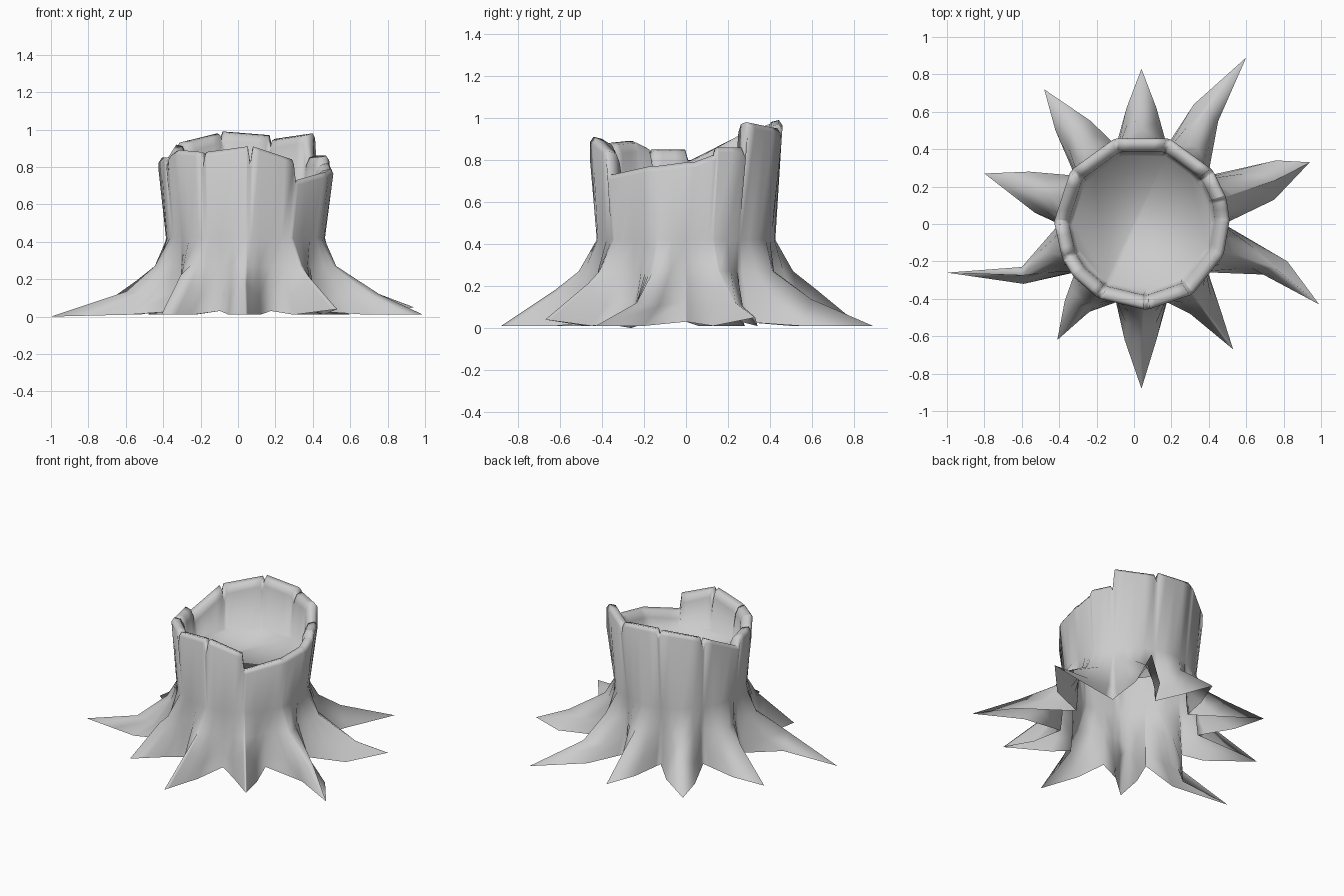
import bpy, bmesh, math
from mathutils import Vector

if "Cube" in bpy.data.objects:
    bpy.data.objects.remove(bpy.data.objects["Cube"])

AXIS = Vector((0.04, 0, 0))
RIM_SHIFT = Vector((0.003, 0.01, 0))


def polar(angle, r, z):
    a = math.radians(angle)
    return AXIS + Vector((r * math.cos(a), r * math.sin(a), z))


def sample(keys, angle):
    """Point at an angle on a closed loop of (angle, point) keys."""
    angle = keys[0][0] + (angle - keys[0][0]) % 360
    for (a0, p0), (a1, p1) in zip(keys, keys[1:]):
        if a0 <= angle <= a1:
            return p0.lerp(p1, (angle - a0) / (a1 - a0))
    return keys[-1][1]


def closed(keys):
    return keys + [(keys[0][0] + 360, keys[0][1])]


# Roots, counter-clockwise from the front: first edge, second edge, tip
ROOTS = [
    ((-.05, -.62), (.12, -.62), (.04, -.88, .01)),
    ((.30, -.48), (.46, -.45), (.53, -.67, .04)),
    ((.69, -.27), (.82, -.20), (.99, -.43, .01)),
    ((.75, .13), (.76, .34), (.94, .33, .05)),
    ((.45, .55), (.32, .64), (.60, .89, .01)),
    ((.12, .62), (-.04, .62), (.04, .83, .01)),
    ((-.23, .55), (-.42, .50), (-.48, .72, .01)),
    ((-.56, .28), (-.53, .06), (-.80, .27, .01)),
    ((-.60, -.23), (-.59, -.32), (-1.0, -.26, 0)),
    ((-.37, -.41), (-.24, -.47), (-.41, -.62, .01)),
]
ground, low, knee, neck = [], [], [], []
for i, (e0, e1, tip) in enumerate(ROOTS):
    mid = -90 + 36 * i
    e0, e1, tip = Vector((*e0, .01)), Vector((*e1, .01)), Vector(tip)
    crest = (e0 + e1) / 2
    reach = (crest - AXIS).length
    crest.z = max(.12, .25 - .667 * (reach - .52))
    angles = [mid - 18, mid - 9, mid, mid + 9]
    ground += zip(angles, [polar(mid - 18, .44, .03), e0, tip, e1])
    flanks = [polar(a, .47, .18).lerp(e, .45) for a, e in ((mid - 9, e0), (mid + 9, e1))]
    low += zip(angles, [polar(mid - 18, .43, .13), flanks[0], crest, flanks[1]])
    knee += [(a, polar(a, r, .27)) for a, r in zip(angles, (.425, .47, .51, .47))]
    neck += [(a, polar(a, .425, .42)) for a in angles]

# Broken rim pieces: start angle, height at start, height at end, notch depth
RIM = [(-87, .91, .84, .09), (-55, .73, .77, 0), (-22, .77, .79, 0),
       (2, .79, .82, 0), (16, .86, .86, 0), (36, .98, .95, .03),
       (72, .97, .99, .04), (108, .98, .93, .03), (144, .92, .80, .05),
       (180, .85, .85, 0), (205, .86, .89, .05), (218, .89, .88, 0),
       (240, .88, .91, .07)]
GAP = 1.8
heights = []
for i, (a, start, end, notch) in enumerate(RIM):
    before = RIM[i - 1][2]
    heights += [(a - GAP, before), (a, min(start, before) - notch), (a + GAP, start)]


def rim_loop(r, drop):
    return [(a, polar(a, r, h - drop) + RIM_SHIFT) for a, h in heights]


# Rows run up the outside, over the rim and down to the hollow's floor
floor = [(a, polar(a, .37, .64) + RIM_SHIFT) for a, h in heights]
rows = [closed(k) for k in (ground, low, knee, neck, rim_loop(.467, .025),
                            rim_loop(.45, 0), rim_loop(.41, .01),
                            rim_loop(.39, .05), floor)]
columns = sorted({round(a % 360, 2) for a, p in ground + heights})

bm = bmesh.new()
grid = [[bm.verts.new(sample(keys, a)) for a in columns] for keys in rows]
n = len(columns)
for lower, upper in zip(grid, grid[1:]):
    for i in range(n):
        j = (i + 1) % n
        bm.faces.new((lower[i], lower[j], upper[j], upper[i]))
bm.faces.new(grid[-1])
bmesh.ops.remove_doubles(bm, verts=bm.verts, dist=.0005)

mesh = bpy.data.meshes.new("tree_stump")
bm.to_mesh(mesh)
bm.free()
stump = bpy.data.objects.new("tree_stump", mesh)
bpy.context.collection.objects.link(stump)
mesh.shade_smooth()

# One plain grey for the whole stump
grey = bpy.data.materials.new("weathered grey")
grey.use_nodes = True
colour = (.6, .6, .6, 1)
grey.diffuse_color = colour
grey.node_tree.nodes["Principled BSDF"].inputs["Base Color"].default_value = colour
mesh.materials.append(grey)
